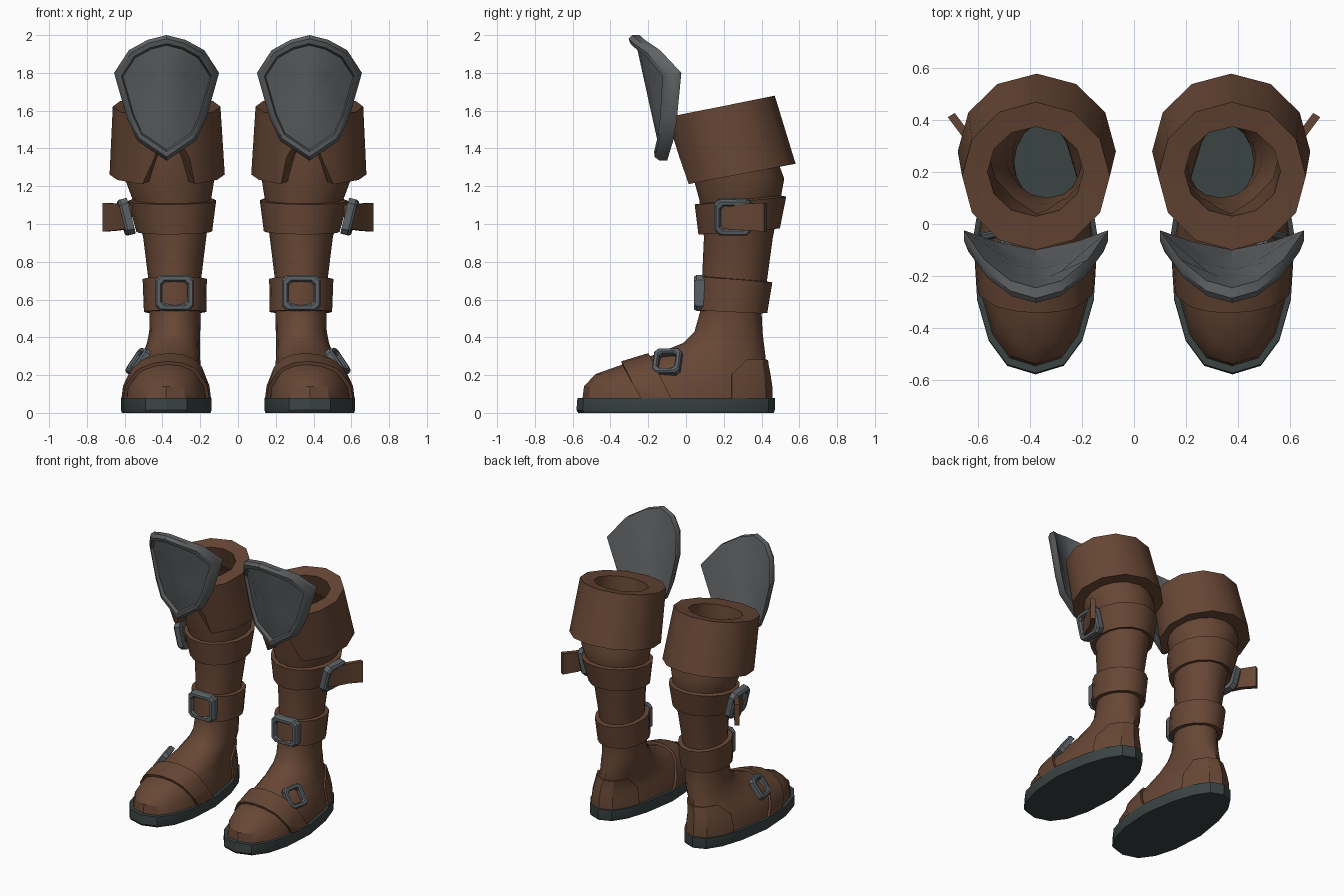
import bpy, bmesh, math
from mathutils import Vector

if "Cube" in bpy.data.objects:
    bpy.data.objects.remove(bpy.data.objects["Cube"])


def material(name, rgb):
    m = bpy.data.materials.new(name)
    m.diffuse_color = (*rgb, 1)
    m.use_nodes = True
    m.node_tree.nodes["Principled BSDF"].inputs["Base Color"].default_value = m.diffuse_color
    return m


LEATHER = material("brown leather", (0.135, 0.062, 0.035))
SOLE = material("dark sole", (0.042, 0.056, 0.056))
STEEL = material("light steel", (0.24, 0.25, 0.28))
PANEL = material("dark steel", (0.115, 0.12, 0.125))
BUCKLE = material("buckle metal", (0.105, 0.12, 0.132))


def finish(name, bm, mats, solid=0, cutter=None):
    """Turn a bmesh into a part, thicken or cut it, and mirror it to the other boot."""
    me = bpy.data.meshes.new(name)
    bm.to_mesh(me)
    bm.free()
    ob = bpy.data.objects.new(name, me)
    bpy.context.collection.objects.link(ob)
    for m in mats:
        me.materials.append(m)
    if solid:
        mod = ob.modifiers.new("thickness", 'SOLIDIFY')
        mod.thickness = abs(solid)
        mod.offset = 1 if solid > 0 else -1
    if cutter:
        mod = ob.modifiers.new("notch", 'BOOLEAN')
        mod.object = cutter
        mod.operation = 'DIFFERENCE'
        mod.solver = 'EXACT'
    mod = ob.modifiers.new("other boot", 'MIRROR')
    mod.use_mirror_merge = False
    bpy.ops.object.select_all(action='DESELECT')
    ob.select_set(True)
    bpy.context.view_layer.objects.active = ob
    for mod in list(ob.modifiers):
        bpy.ops.object.modifier_apply(modifier=mod.name)
    bpy.ops.object.shade_smooth_by_angle(angle=math.radians(32))
    return ob


def ring(z, cx, w, yf, yb, heel=0, e=1, tilt=0, n=16):
    """Oval slice from yf to yb; heel narrows the back, e squares it, tilt lifts the back."""
    pts = []
    for i in range(n):
        a = math.tau * i / n
        s, c = (math.copysign(abs(v) ** e, v) for v in (math.sin(a), -math.cos(a)))
        y = (yf + yb) / 2 + (yb - yf) / 2 * c
        pts.append((cx + w * s * (1 - heel * max(0, c)), y, z + tilt * (y - yf)))
    return pts


def loft(loops, closed=False, caps=False):
    bm = bmesh.new()
    rows = [[bm.verts.new(p) for p in lp] for lp in loops]
    n = len(rows[0])
    pairs = list(zip(rows, rows[1:])) + ([(rows[-1], rows[0])] if closed else [])
    for a, b in pairs:
        for i in range(n):
            j = (i + 1) % n
            bm.faces.new((a[i], a[j], b[j], b[i]))
    if caps:
        bm.faces.new(rows[0][::-1])
        bm.faces.new(rows[-1])
    if closed or caps:
        bmesh.ops.recalc_face_normals(bm, faces=bm.faces)
    return bm


# Sole
finish("sole", loft([ring(0, .38, .235, -.57, .465, .22, .82),
                     ring(.015, .38, .24, -.58, .47, .22, .82),
                     ring(.078, .38, .24, -.575, .47, .22, .82)], caps=True), [SOLE])

# Foot and shaft in one open skin, from the sole to inside the cuff
BOOT = [ring(*r) for r in (
    (.06, .38, .222, -.55, .445, .22, .82), (.14, .38, .215, -.54, .445, .22, .85),
    (.205, .377, .19, -.48, .435, .18, .88), (.255, .368, .17, -.34, .425, .12, .92),
    (.305, .354, .152, -.175, .42, .06), (.37, .342, .14, -.015, .412),
    (.43, .335, .135, .045, .405), (.53, .333, .135, .073, .40),
    (.71, .335, .14, .085, .43), (.93, .335, .167, .095, .46),
    (1.13, .35, .208, .07, .50), (1.24, .362, .237, .04, .52),
    (1.40, .375, .215, .03, .46), (1.52, .38, .2, .02, .39))]
finish("boot_shaft", loft(BOOT), [LEATHER], solid=-.006)


def band(name, lines, thick):
    """Raised leather cut from the boot skin, kept left of each (y, z) line."""
    bm = loft(BOOT)
    for (y0, z0), (y1, z1) in lines:
        bmesh.ops.bisect_plane(bm, geom=bm.verts[:] + bm.edges[:] + bm.faces[:],
                               plane_co=(0, y0, z0), plane_no=(0, z1 - z0, y0 - y1),
                               clear_outer=True)
    finish(name, bm, [LEATHER], solid=thick)


band("upper_strap", [((0, .94), (.5, .985)), ((.5, 1.15), (0, 1.10))], .027)
band("ankle_strap", [((0, .545), (.5, .525)), ((.5, .69), (0, .73))], .03)
band("foot_strap", [((-.34, .26), (-.24, .08)), ((-.08, .08), (-.20, .31))], .018)
band("heel_patch", [((.24, .3), (.24, .08)), ((.45, .28), (.3, .28)),
                    ((.32, .28), (.24, .2))], .012)

# Folded cuff with a notch at the front
bm = bmesh.new()
front = [bm.verts.new(p) for p in ((.075, -.2, 1.15), (.675, -.2, 1.15), (.375, -.2, 1.60))]
back = [bm.verts.new(p) for p in ((.255, .1, 1.15), (.495, .1, 1.15), (.375, .1, 1.48))]
bm.faces.new(front)
bm.faces.new(back[::-1])
for i in range(3):
    j = (i + 1) % 3
    bm.faces.new((front[j], front[i], back[i], back[j]))
bmesh.ops.recalc_face_normals(bm, faces=bm.faces)
me = bpy.data.meshes.new("notch_cutter")
bm.to_mesh(me)
bm.free()
cutter = bpy.data.objects.new("notch_cutter", me)
cutter.hide_render = True
bpy.context.collection.objects.link(cutter)
finish("cuff", loft([ring(1.205, .375, .305, -.02, .58, tilt=.19, n=12),
                     ring(1.565, .378, .285, -.10, .47, tilt=.2, n=12),
                     ring(1.585, .38, .185, .03, .375, tilt=.2, n=12),
                     ring(1.23, .362, .2, .07, .49, tilt=.19, n=12)], closed=True),
       [LEATHER], cutter=cutter)
bpy.data.objects.remove(cutter)

# Knee plate: bowed shield with a raised rim and recessed dark panel
HALF = [(0, 2.0), (.1, 1.975), (.2, 1.92), (.278, 1.80), (.21, 1.56), (.155, 1.44), (0, 1.335)]
OUTLINE = HALF + [(-x, z) for x, z in HALF[-2:0:-1]]


def shield(scale, push):
    pts = []
    for dx, z in OUTLINE:
        dx, z = dx * scale, 1.68 + (z - 1.68) * scale
        pts.append((.378 + dx, -.14 - .22 * (z - 1.335) + 2.3 * dx * dx + push, z))
    return pts


rings = [shield(s, p) for s, p in ((0, .012), (.45, .012), (.83, .012), (.86, -.018),
                                   (.94, -.022), (1, 0), (1, .04), (.5, .04), (0, .04))]
bm = loft(rings)
for f in bm.faces:
    f.material_index = 1 if f.index < 0 else 0
bm.faces.ensure_lookup_table()
for f in bm.faces[:2 * len(OUTLINE)]:
    f.material_index = 1
bmesh.ops.remove_doubles(bm, verts=bm.verts, dist=1e-5)
bmesh.ops.recalc_face_normals(bm, faces=bm.faces)
finish("knee_plate", bm, [STEEL, PANEL])


def buckle(name, centre, normal, up, w, h, bar, depth):
    """Frame with cut corners facing along normal."""
    n = Vector(normal).normalized()
    u = Vector(up).cross(n).normalized()
    v = n.cross(u)

    def loop(a, b, d):
        k = min(a, b) * .28
        flat = [(a, b - k), (a - k, b), (k - a, b), (-a, b - k),
                (-a, k - b), (k - a, -b), (a - k, -b), (a, k - b)]
        return [Vector(centre) + u * x + v * y + n * d for x, y in flat]

    a, b, d = w / 2, h / 2, depth / 2
    m = bar * .25
    finish(name, loft([loop(a, b, -d), loop(a, b, d * .5), loop(a - m, b - m, d),
                       loop(a - bar + m, b - bar + m, d), loop(a - bar, b - bar, d * .5),
                       loop(a - bar, b - bar, -d)], closed=True), [BUCKLE])


buckle("ankle_buckle", (.335, .07, .635), (0, -1, 0), (0, 0, 1), .205, .19, .036, .055)
buckle("upper_buckle", (.593, .25, 1.037), (1, -.05, -.25), (.25, 0, 1), .2, .195, .036, .05)
buckle("foot_buckle", (.53, -.1, .272), (.78, -.2, .55), (-.5, .1, 1), .15, .155, .03, .04)

# Loose strap end passing through the upper buckle and flaring outward
path = [(.575, .19), (.612, .26), (.645, .34), (.705, .42)]
loops = []
for i, (x, y) in enumerate(path):
    lo, hi, t = .975 - .005 * i, 1.10 + .004 * i, .016
    nx, ny = .85 * t, -.5 * t
    loops.append([(x - nx, y - ny, lo), (x + nx, y + ny, lo),
                  (x + nx, y + ny, hi), (x - nx, y - ny, hi)])
finish("strap_end", loft(loops, caps=True), [LEATHER])
